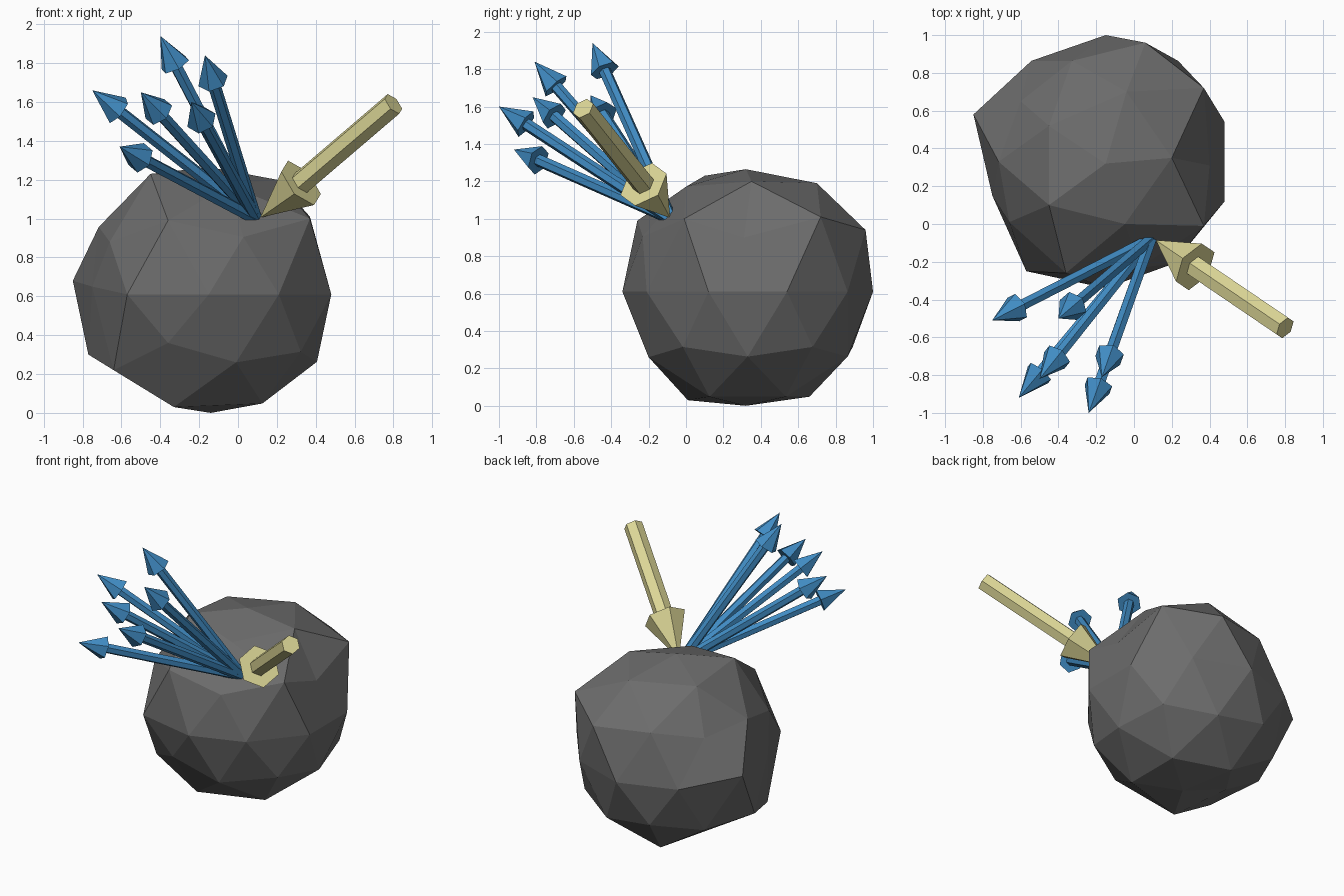
import bpy, bmesh
from mathutils import Vector, Matrix

if "Cube" in bpy.data.objects:
    bpy.data.objects.remove(bpy.data.objects["Cube"])


def material(name, rgb):
    m = bpy.data.materials.new(name)
    m.diffuse_color = (*rgb, 1)
    m.use_nodes = True
    m.node_tree.nodes["Principled BSDF"].inputs["Base Color"].default_value = m.diffuse_color
    return m


GREY = material("rock grey", (0.15, 0.15, 0.15))
BLUE = material("arrow blue", (0.052, 0.262, 0.55))
YELLOW = material("arrow pale yellow", (0.72, 0.68, 0.31))


def finish(bm, name, mat):
    bmesh.ops.recalc_face_normals(bm, faces=bm.faces)
    me = bpy.data.meshes.new(name)
    bm.to_mesh(me)
    bm.free()
    me.materials.append(mat)
    ob = bpy.data.objects.new(name, me)
    bpy.context.collection.objects.link(ob)


def arrow(name, tail, tip, shaft_r, head_r, head_len, mat):
    """Six-sided arrow: straight shaft plus cone head."""
    tail, tip = Vector(tail), Vector(tip)
    d = tip - tail
    length = d.length
    rot = d.to_track_quat('Z', 'Y').to_matrix().to_4x4()
    shaft_len = length - head_len
    bm = bmesh.new()
    for r1, r2, z0, h in ((shaft_r, shaft_r, 0, shaft_len),
                          (head_r, 0, shaft_len, head_len)):
        bmesh.ops.create_cone(
            bm, cap_ends=True, segments=6, radius1=r1, radius2=r2, depth=h,
            matrix=Matrix.Translation(tail) @ rot @ Matrix.Translation((0, 0, z0 + h / 2)))
    bmesh.ops.remove_doubles(bm, verts=bm.verts, dist=1e-5)
    finish(bm, name, mat)


# Rock: low-poly sphere with some corners pushed or dented
bm = bmesh.new()
bmesh.ops.create_icosphere(bm, subdivisions=2, radius=0.66,
                           matrix=Matrix.Translation((-0.155, 0.33, 0.61)))
bm.verts.ensure_lookup_table()
corners = [
    (-0.15, 0.32, 1.265), (-0.14, 0.32, 0.0), (0.20, 0.35, 1.20),
    (-0.04, 0.70, 1.19), (-0.45, 0.10, 1.23), (-0.45, 0.52, 1.19),
    (-0.36, -0.26, 0.99), (0.37, -0.01, 1.0), (0.37, 0.72, 1.01),
    (0.40, 0.31, 0.90), (0.06, 0.96, 0.94), (-0.60, 0.65, 0.91),
    (-0.66, 0.01, 0.88), (-0.57, -0.25, 0.61), (-0.75, 0.15, 0.65),
    (-0.85, 0.58, 0.68), (0.48, 0.54, 0.61), (0.48, 0.12, 0.61),
    (0.21, -0.21, 0.61), (-0.15, -0.34, 0.61), (-0.15, 1.0, 0.61),
    (-0.33, 0.01, 0.03), (-0.50, 0.33, 0.14), (-0.36, -0.22, 0.36),
    (-0.77, 0.33, 0.30), (-0.64, 0.0, 0.22), (-0.01, -0.20, 0.26),
]
rest = [(v, v.co.copy()) for v in bm.verts]
for p in map(Vector, corners):
    v = min(rest, key=lambda item: (item[1] - p).length)[0]
    v.co = p
finish(bm, "rock", GREY)

# Incoming thick arrow pointing at the contact point
arrow("incoming_arrow", (0.80, -0.55, 1.59), (0.115, -0.085, 1.005),
      0.062, 0.14, 0.31, YELLOW)

# Scattered thin arrows fanning out from the contact point
tips = [(-0.40, -0.50, 1.94), (-0.17, -0.81, 1.84), (-0.75, -0.51, 1.66),
        (-0.50, -0.82, 1.65), (-0.24, -1.0, 1.60), (-0.61, -0.92, 1.37)]
for i, t in enumerate(tips):
    arrow(f"scattered_arrow_{i + 1}", (0.09, -0.08, 1.0), t,
          0.033, 0.08, 0.18, BLUE)
